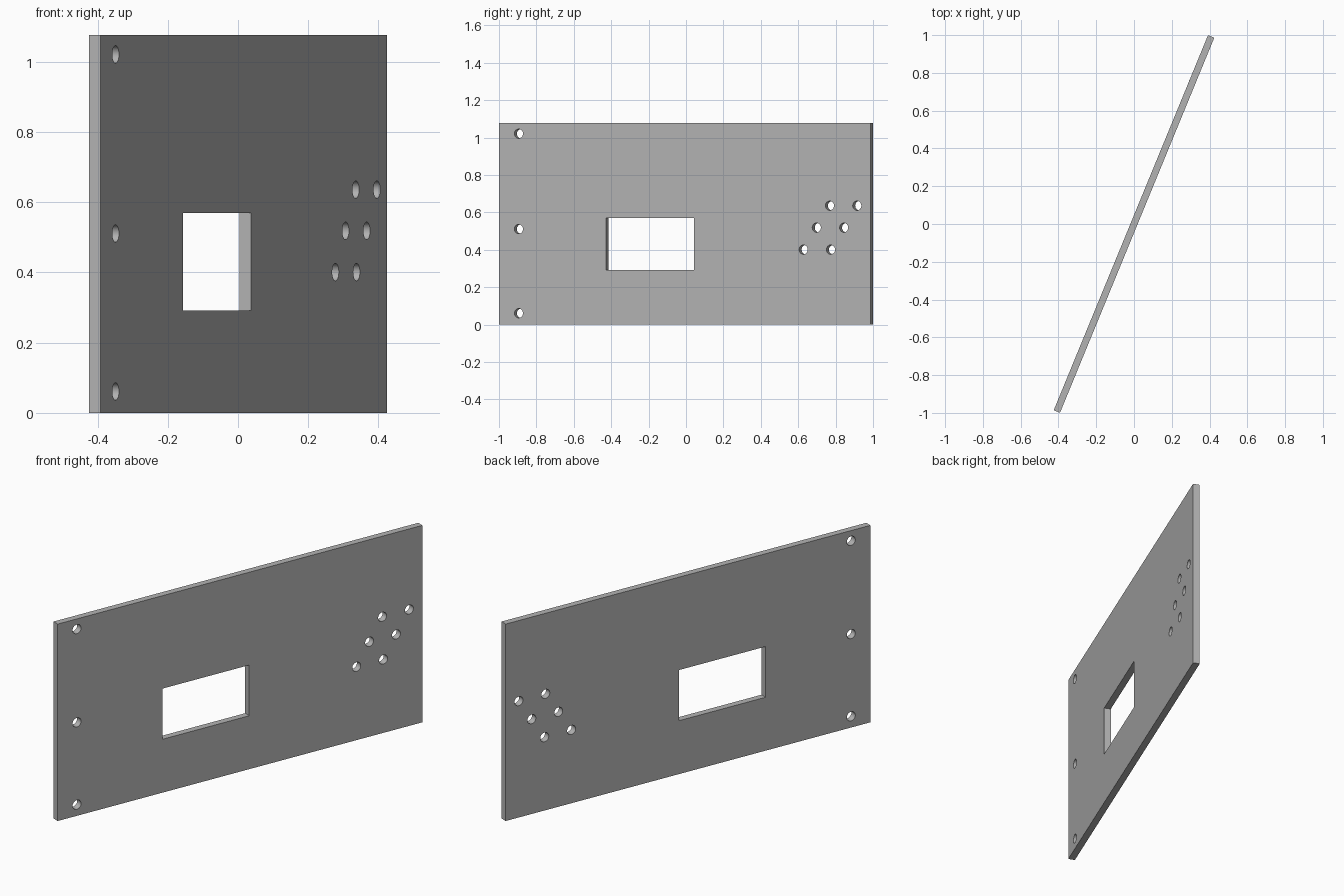
import bpy
import bmesh
import math
from mathutils import Matrix, Vector

cube = bpy.data.objects.get("Cube")
if cube:
    bpy.data.objects.remove(cube, do_unlink=True)

LENGTH, THICK, HEIGHT = 2.147, 0.036, 1.077
ANGLE = math.radians(67.64)
HOLE_RADIUS = 0.025

grey = bpy.data.materials.new("plain grey")
grey.use_nodes = True
colour = (0.45, 0.45, 0.45, 1)
grey.diffuse_color = colour
grey.node_tree.nodes["Principled BSDF"].inputs["Base Color"].default_value = colour


def add_box(bm, u0, u1, z0, z1, depth):
    """Box along the panel from u0 to u1 and z0 to z1, centred on its thickness."""
    place = Matrix.Translation(((u0 + u1) / 2, 0, (z0 + z1) / 2))
    size = Matrix.Diagonal((u1 - u0, depth, z1 - z0, 1))
    bmesh.ops.create_cube(bm, size=1, matrix=place @ size)


def add_drill(bm, u, z):
    """Round cutter through the thickness of the panel."""
    place = Matrix.Translation(Vector((u, 0, z))) @ Matrix.Rotation(math.pi / 2, 4, "X")
    bmesh.ops.create_cone(bm, cap_ends=True, segments=32, radius1=HOLE_RADIUS,
                          radius2=HOLE_RADIUS, depth=THICK * 4, matrix=place)


def make_object(name, bm):
    mesh = bpy.data.meshes.new(name)
    bm.to_mesh(mesh)
    bm.free()
    mesh.materials.append(grey)
    obj = bpy.data.objects.new(name, mesh)
    bpy.context.collection.objects.link(obj)
    return obj


# Flat rectangular panel
bm = bmesh.new()
add_box(bm, -LENGTH / 2, LENGTH / 2, 0, HEIGHT, THICK)
panel = make_object("panel", bm)

# Cutters: window, column of mounting holes, slanted cluster of holes
bm = bmesh.new()
add_box(bm, -0.456, 0.054, 0.292, 0.569, THICK * 4)
for z in (0.061, 0.511, 1.021):
    add_drill(bm, -0.96, z)
for row in range(3):
    for column in range(2):
        add_drill(bm, 0.686 + 0.076 * row + 0.158 * column, 0.401 + 0.1175 * row)
cutter = make_object("hole_cutter", bm)
cutter.hide_render = True

# Cut the openings, then discard the cutter
cut = panel.modifiers.new("openings", "BOOLEAN")
cut.operation = "DIFFERENCE"
cut.solver = "EXACT"
cut.object = cutter
bpy.ops.object.select_all(action="DESELECT")
panel.select_set(True)
bpy.context.view_layer.objects.active = panel
bpy.ops.object.modifier_apply(modifier=cut.name)
bpy.data.objects.remove(cutter, do_unlink=True)

# Turn the panel and smooth the hole walls
panel.rotation_euler.z = ANGLE
bpy.ops.object.shade_smooth_by_angle(angle=math.radians(30))
